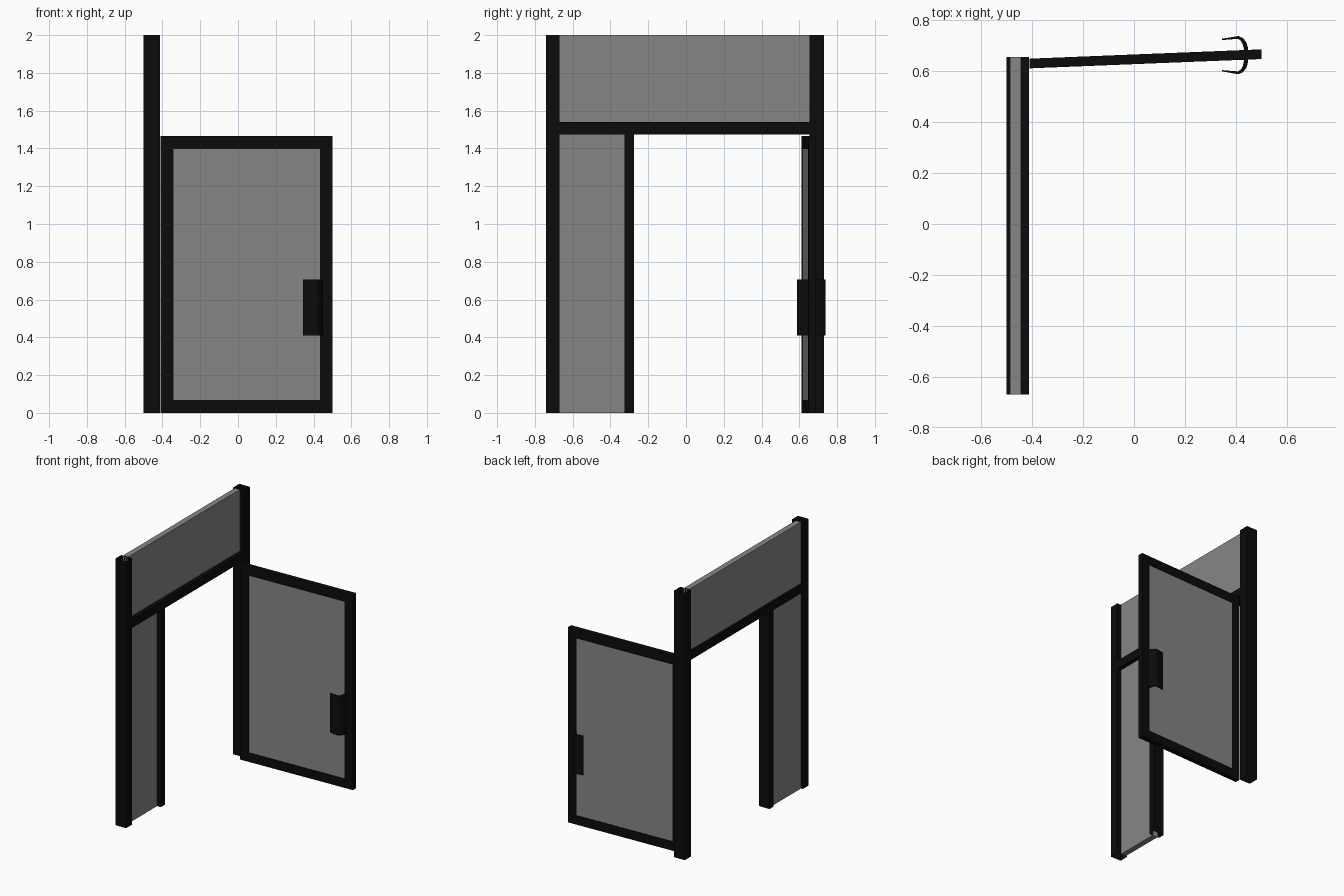
import bpy, bmesh, math
from mathutils import Vector

if "Cube" in bpy.data.objects:
    bpy.data.objects.remove(bpy.data.objects["Cube"], do_unlink=True)


def material(name, value):
    m = bpy.data.materials.new(name)
    m.use_nodes = True
    color = (value, value, value, 1)
    m.diffuse_color = color
    m.node_tree.nodes["Principled BSDF"].inputs["Base Color"].default_value = color
    return m


black = material("black metal", 0.0033)
grey = material("grey glass", 0.24)


def finish(name, bm, mat):
    bmesh.ops.recalc_face_normals(bm, faces=bm.faces)
    mesh = bpy.data.meshes.new(name)
    bm.to_mesh(mesh)
    bm.free()
    mesh.materials.append(mat)
    obj = bpy.data.objects.new(name, mesh)
    bpy.context.collection.objects.link(obj)
    return obj


def box(name, xs, ys, zs, mat, open_ends=False):
    """Box from ranges; open_ends leaves a hollow upright tube."""
    bm = bmesh.new()
    bmesh.ops.create_cube(bm, size=1)
    for v in bm.verts:
        v.co = Vector([(a + b) / 2 + c * (b - a)
                       for (a, b), c in zip((xs, ys, zs), v.co)])
    if open_ends:
        bm.normal_update()
        caps = [f for f in bm.faces if abs(f.normal.z) > 0.9]
        bmesh.ops.delete(bm, geom=caps, context='FACES_ONLY')
    return finish(name, bm, mat)


# Fixed frame: hollow uprights and a lintel
depth = (-0.5, -0.412)
pane = (-0.486, -0.443)
box("front_post", depth, (-0.74, -0.67), (0, 2), black, True)
box("back_post", depth, (0.655, 0.73), (0, 2), black, True)
box("mullion", depth, (-0.325, -0.275), (0, 1.475), black, True)
box("lintel", depth, (-0.67, 0.655), (1.475, 1.54), black)

# Fixed glass
box("transom_glass", pane, (-0.67, 0.655), (1.54, 2), grey)
box("sidelight_glass", pane, (-0.67, -0.325), (0, 1.475), grey)

# Open door, built flat and swung about its hinge edge
width, height, rail, half = 0.911, 1.465, 0.068, 0.019
thick = (-half, half)
inner = (rail, width - rail)
door = [
    box("hinge_stile", (0, rail), thick, (0, height), black),
    box("lock_stile", (width - rail, width), thick, (0, height), black),
    box("bottom_rail", inner, thick, (0, rail), black),
    box("top_rail", inner, thick, (height - rail, height), black),
    box("door_glass", inner, (-0.015, 0.015), (rail, height - rail), grey),
]
for part in door:
    part.location = (-0.41, 0.63, 0)
    part.rotation_euler.z = math.radians(2.3)

# Curved pull handle wrapping both sides of the door
mid = 0.663
outer_half = [(0.345, 0.064), (0.41, 0.075), (0.428, 0.067), (0.441, 0.05),
              (0.447, 0.03), (0.45, 0)]
inner_half = [(0.345, 0.059), (0.408, 0.064), (0.42, 0.056), (0.427, 0.042),
              (0.431, 0.025), (0.433, 0)]


def full(points):
    return points + [(x, -y) for x, y in points[-2::-1]]


bm = bmesh.new()
rows = [[bm.verts.new((x, mid + y, 0.41)) for x, y in full(p)]
        for p in (outer_half, inner_half)]
for i in range(len(rows[0]) - 1):
    bm.faces.new((rows[0][i], rows[0][i + 1], rows[1][i + 1], rows[1][i]))
ext = bmesh.ops.extrude_face_region(bm, geom=bm.faces[:], use_keep_orig=True)
top = [g for g in ext["geom"] if isinstance(g, bmesh.types.BMVert)]
bmesh.ops.translate(bm, verts=top, vec=(0, 0, 0.295))
finish("door_handle", bm, black)
